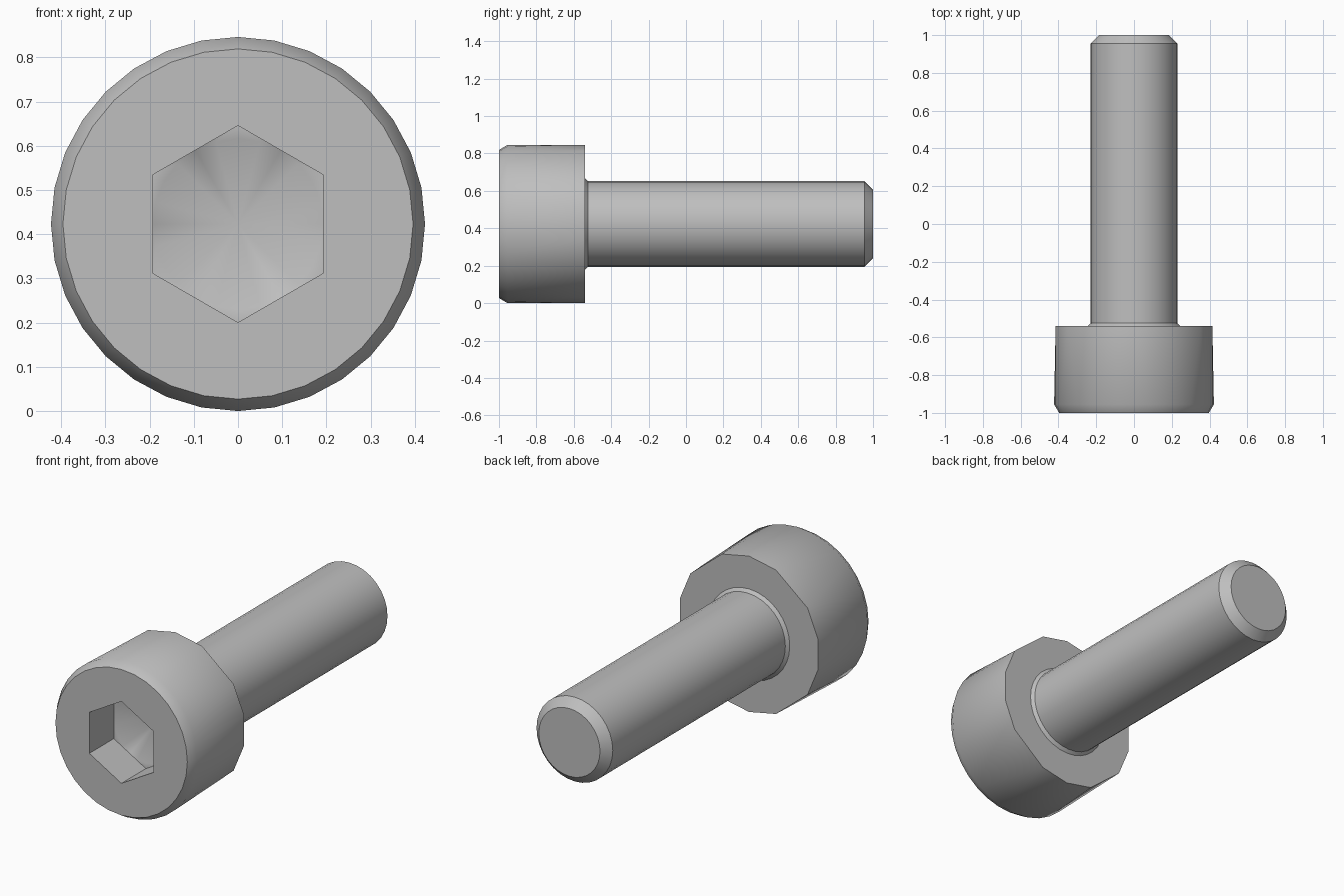
import bpy, bmesh, math

cube = bpy.data.objects.get("Cube")
if cube:
    bpy.data.objects.remove(cube, do_unlink=True)

AXIS_Z = 0.423  # height of the screw axis

steel = bpy.data.materials.new("steel grey")
steel.use_nodes = True
COLOR = (0.52, 0.52, 0.52, 1.0)
steel.diffuse_color = COLOR
steel.node_tree.nodes["Principled BSDF"].inputs["Base Color"].default_value = COLOR


def even(n):
    """Evenly spaced angles, starting at the top."""
    return [math.tau * i / n for i in range(n)]


def bridge(bm, a, b):
    """Join two rings with any vertex counts, taking the shorter diagonal."""
    na, nb = len(a), len(b)
    if na == nb:
        for i in range(na):
            j = (i + 1) % na
            bm.faces.new((a[i], a[j], b[j], b[i]))
        return
    ea, eb = (na if na > 1 else 0), (nb if nb > 1 else 0)
    i = j = 0
    while i < ea or j < eb:
        a0, b0 = a[i % na], b[j % nb]
        a1, b1 = a[(i + 1) % na], b[(j + 1) % nb]
        step_a = (a1.co - b0.co).length < (b1.co - a0.co).length - 1e-6
        if j >= eb or (i < ea and step_a):
            bm.faces.new((a0, a1, b0))
            i += 1
        else:
            bm.faces.new((a0, b1, b0))
            j += 1


def lathe(name, rings, end_cap=False):
    """Skin a list of (y, radius, angles) rings about the screw axis."""
    bm = bmesh.new()
    previous = None
    for y, r, angles in rings:
        ring = [bm.verts.new((r * math.sin(t), y, AXIS_Z + r * math.cos(t)))
                for t in angles]
        if previous:
            bridge(bm, previous, ring)
        previous = ring
    if end_cap:
        bm.faces.new(previous)
    mesh = bpy.data.meshes.new(name)
    bm.to_mesh(mesh)
    bm.free()
    mesh.materials.append(steel)
    obj = bpy.data.objects.new(name, mesh)
    bpy.context.collection.objects.link(obj)
    bpy.ops.object.select_all(action="DESELECT")
    obj.select_set(True)
    bpy.context.view_layer.objects.active = obj
    bpy.ops.object.shade_smooth_by_angle(angle=math.radians(36))
    return obj


ROUND = even(32)
HEX = even(6)
# The rear rim is coarser than the front one but shares its vertex positions
REAR = [ROUND[round(32 * i / 14)] for i in range(14)]

# Head: drilled cone, hexagonal socket, front face, bevel, side and rear face
lathe("screw_head", [
    (-0.685, 0.0, [0.0]),
    (-0.79, 0.193, even(24)),
    (-0.79, 0.2225, HEX),
    (-1.0, 0.2225, HEX),
    (-1.0, 0.396, ROUND),
    (-0.955, 0.423, ROUND),
    (-0.54, 0.423, REAR),
    (-0.54, 0.245, ROUND),
])

# Shank: small root flare, long shaft and chamfered tip
lathe("screw_shank", [
    (-0.54, 0.245, ROUND),
    (-0.525, 0.229, ROUND),
    (0.955, 0.229, ROUND),
    (1.0, 0.184, ROUND),
], end_cap=True)
